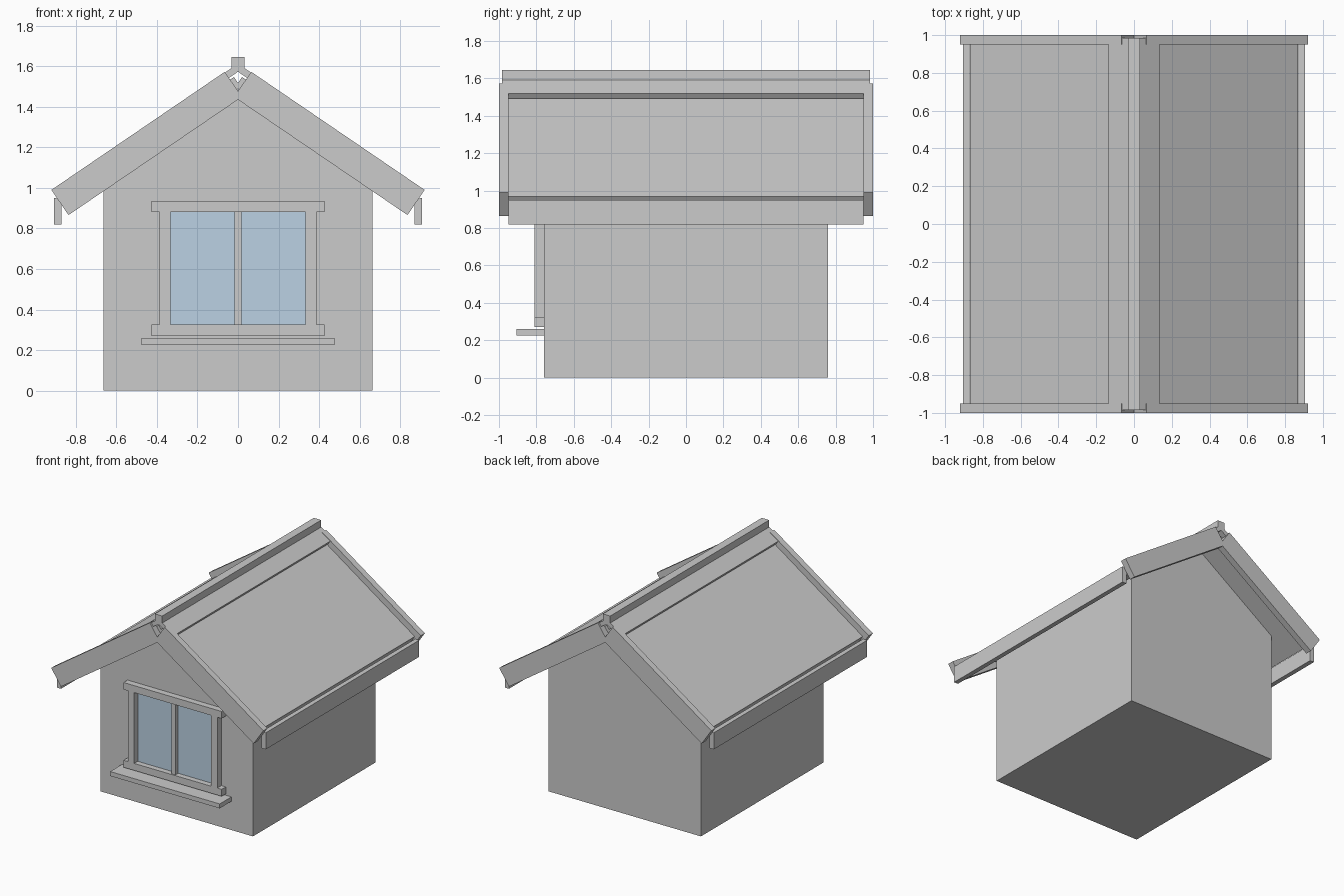
import bpy, bmesh, math

if "Cube" in bpy.data.objects:
    bpy.data.objects.remove(bpy.data.objects["Cube"])

def material(name, rgb):
    m = bpy.data.materials.new(name)
    m.diffuse_color = (*rgb, 1)
    m.use_nodes = True
    m.node_tree.nodes["Principled BSDF"].inputs["Base Color"].default_value = m.diffuse_color
    return m

GREY = material("light_grey", (0.6, 0.6, 0.6))
GLASS = material("window_blue", (0.50, 0.64, 0.77))

def extrude(name, profile, y0, y1, mat=GREY):
    """Extrude an (x, z) outline along y."""
    bm = bmesh.new()
    f = bm.faces.new([bm.verts.new((x, y0, z)) for x, z in profile])
    r = bmesh.ops.extrude_face_region(bm, geom=[f])
    for v in r["geom"]:
        if isinstance(v, bmesh.types.BMVert):
            v.co.y = y1
    bmesh.ops.recalc_face_normals(bm, faces=bm.faces)
    me = bpy.data.meshes.new(name)
    bm.to_mesh(me)
    bm.free()
    me.materials.append(mat)
    ob = bpy.data.objects.new(name, me)
    bpy.context.collection.objects.link(ob)
    return ob

def box(name, x0, x1, y0, y1, z0, z1, mat=GREY):
    return extrude(name, [(x0, z0), (x1, z0), (x1, z1), (x0, z1)], y0, y1, mat)

S = 0.681                                   # roof slope
L = math.hypot(1, S)
NX, NZ = S / L, 1 / L                       # roof normal on the right side

def slab(side, peak, xa, xb, t):
    """Outline of a sloped board with square-cut ends."""
    a, b = (xa, peak - S * xa), (xb, peak - S * xb)
    pts = [a, b, (b[0] - NX * t, b[1] - NZ * t), (a[0] - NX * t, a[1] - NZ * t)]
    return [(side * x, z) for x, z in pts]

# House body with gables
extrude("house_body", [(-0.662, 0), (0.662, 0), (0.662, 1.485 - S * 0.662),
                       (0, 1.485), (-0.662, 1.485 - S * 0.662)], -0.76, 0.76)

# Roof slopes, gable boards and eave boards
for side, tag in ((-1, "left"), (1, "right")):
    extrude("roof_panel_" + tag, slab(side, 1.56, 0.02, 0.868, 0.06), -0.952, 0.952)
    for y, end in ((-1, "front"), (0.95, "back")):
        extrude(f"gable_board_{end}_{tag}", slab(side, 1.616, 0.065, 0.92, 0.15), y, y + 0.05)
    x0, x1 = sorted((side * 0.87, side * 0.906))
    box("eave_board_" + tag, x0, x1, -0.95, 0.95, 0.82, 0.95)

# Ridge flashing and ridge beam
right = slab(1, 1.612, 0, 0.135, 0.033)
tip, low = right[1], right[2]
extrude("ridge_flashing", [(0, 1.612), tip, low, (0, 1.612 - 0.033 * L),
                           (-low[0], low[1]), (-tip[0], tip[1])], -0.985, 0.985)
box("ridge_beam", -0.032, 0.032, -0.985, 0.985, 1.59, 1.645)

# Front window
box("window_glass", -0.335, 0.335, -0.766, -0.758, 0.32, 0.885, GLASS)
for x0, tag in ((-0.388, "left"), (0.333, "right")):
    box("window_jamb_" + tag, x0, x0 + 0.055, -0.81, -0.755, 0.325, 0.88)
box("window_mullion", -0.018, 0.018, -0.80, -0.755, 0.325, 0.88)
box("window_head", -0.426, 0.426, -0.81, -0.755, 0.88, 0.935)
box("window_bottom_rail", -0.426, 0.426, -0.81, -0.755, 0.27, 0.325)
box("window_sill", -0.475, 0.475, -0.905, -0.755, 0.225, 0.26)
